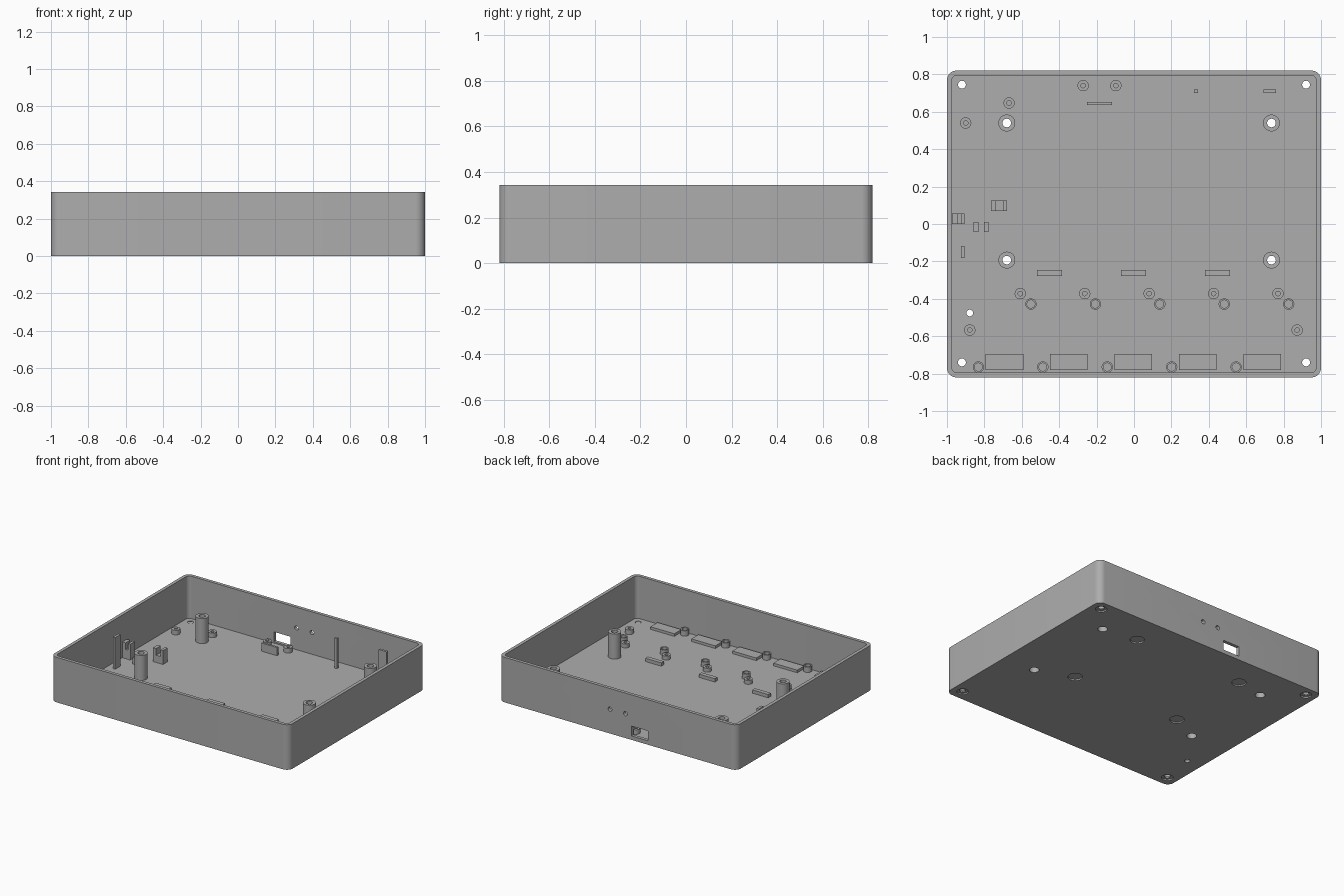
import bpy, bmesh, math
from mathutils import Matrix, Vector

if "Cube" in bpy.data.objects:
    bpy.data.objects.remove(bpy.data.objects["Cube"], do_unlink=True)

grey = bpy.data.materials.new("plain grey")
grey.use_nodes = True
grey.diffuse_color = (0.42, 0.42, 0.42, 1)
grey.node_tree.nodes["Principled BSDF"].inputs["Base Color"].default_value = grey.diffuse_color

FLOOR, TOP, SINK = 0.02, 0.342, 0.012


def finish(bm, name):
    bmesh.ops.recalc_face_normals(bm, faces=bm.faces)
    mesh = bpy.data.meshes.new(name)
    bm.to_mesh(mesh)
    bm.free()
    mesh.materials.append(grey)
    ob = bpy.data.objects.new(name, mesh)
    bpy.context.collection.objects.link(ob)
    return ob


def smooth(ob):
    bpy.ops.object.select_all(action='DESELECT')
    ob.select_set(True)
    bpy.context.view_layer.objects.active = ob
    bpy.ops.object.shade_smooth_by_angle(angle=math.radians(30))


def add_box(bm, x0, x1, y0, y1, z0, z1):
    size = Matrix.Diagonal((x1 - x0, y1 - y0, z1 - z0, 1))
    mid = Matrix.Translation(((x0 + x1) / 2, (y0 + y1) / 2, (z0 + z1) / 2))
    bmesh.ops.create_cube(bm, size=1, matrix=mid @ size)


def box(name, *limits):
    bm = bmesh.new()
    add_box(bm, *limits)
    return finish(bm, name)


def slab(name, hx, hy, radius, z0, z1):
    """Upright block with rounded vertical corners."""
    bm = bmesh.new()
    add_box(bm, -hx, hx, -hy, hy, z0, z1)
    upright = [e for e in bm.edges if abs(e.verts[0].co.z - e.verts[1].co.z) > 0.01]
    bmesh.ops.bevel(bm, geom=upright, offset=radius, segments=8, profile=0.5, affect='EDGES')
    return finish(bm, name)


def lathe(name, x, y, profile):
    """Closed profile of (radius, z) points spun about an upright axis."""
    bm = bmesh.new()
    verts = [bm.verts.new((r, 0, z)) for r, z in profile]
    edges = [bm.edges.new((v, verts[i - 1])) for i, v in enumerate(verts)]
    bmesh.ops.spin(bm, geom=verts + edges, axis=(0, 0, 1), cent=(0, 0, 0),
                   angle=math.tau, steps=32)
    bmesh.ops.remove_doubles(bm, verts=bm.verts, dist=1e-5)
    bmesh.ops.translate(bm, vec=(x, y, 0), verts=bm.verts)
    ob = finish(bm, name)
    smooth(ob)
    return ob


def tube(name, x, y, outer, inner, top):
    return lathe(name, x, y, [(outer, SINK), (outer, top), (inner, top), (inner, SINK)])


def drill(x, y, z, radius, depth, axis='Z'):
    bm = bmesh.new()
    turn = Matrix.Rotation(math.pi / 2, 4, 'X') if axis == 'Y' else Matrix()
    bmesh.ops.create_cone(bm, cap_ends=True, segments=32, radius1=radius, radius2=radius,
                          depth=depth, matrix=Matrix.Translation((x, y, z)) @ turn)
    return finish(bm, "cutter")


def cut(target, cutter):
    mod = target.modifiers.new("cut", 'BOOLEAN')
    mod.operation = 'DIFFERENCE'
    mod.solver = 'EXACT'
    mod.object = cutter
    bpy.ops.object.select_all(action='DESELECT')
    bpy.context.view_layer.objects.active = target
    target.select_set(True)
    bpy.ops.object.modifier_apply(modifier=mod.name)
    bpy.data.objects.remove(cutter, do_unlink=True)


# Open tray with rounded corners
tray = slab("tray", 1, 0.82, 0.05, 0, TOP)
cut(tray, slab("cutter", 0.975, 0.795, 0.03, FLOOR, TOP + 0.1))

# Floor holes: counterbored corners, tall boss bores, blind foot recesses
tall = [(x, y) for x in (-0.68, 0.735) for y in (-0.193, 0.54)]
for x in (-0.92, 0.92):
    for y in (-0.74, 0.745):
        cut(tray, drill(x, y, 0, 0.021, 0.1))
        cut(tray, drill(x, y, 0, 0.04, 0.02))
for x, y in tall:
    cut(tray, drill(x, y, 0, 0.034, 0.1))
for x in (-0.457, 0.457):
    for y in (-0.085, 0.58):
        cut(tray, drill(x, y, 0, 0.05, 0.02))
cut(tray, drill(-0.878, -0.476, 0, 0.018, 0.1))

# Back wall openings: socket window and two round holes
cut(tray, box("cutter", -0.255, -0.115, 0.75, 0.9, 0.03, 0.105))
for x in (-0.065, 0.065):
    cut(tray, drill(x, 0.82, 0.185, 0.016, 0.12, 'Y'))
smooth(tray)

# Tall stepped mounting bosses
for x, y in tall:
    lathe("tall_boss", x, y, [(0.045, SINK), (0.045, 0.21), (0.023, 0.21),
                              (0.023, 0.18), (0.034, 0.18), (0.034, SINK)])

# Short screw bosses
short = [(-0.9, 0.54), (-0.668, 0.647), (-0.272, 0.74), (-0.097, 0.74),
         (-0.878, -0.567), (0.872, -0.567)]
for x, y in short:
    tube("short_boss", x, y, 0.03, 0.012, 0.055)

# Five repeated stations along the front
for i in range(5):
    dx = i * 0.3445
    tube("station_boss", -0.608 + dx, -0.372, 0.03, 0.012, 0.05)
    tube("station_ring", -0.551 + dx, -0.428, 0.03, 0.021, 0.06)
    tube("front_ring", -0.832 + dx, -0.765, 0.03, 0.021, 0.06)
    box("front_pad", -0.793 + dx, -0.592 + dx, -0.78, -0.695, SINK, 0.04)

# Low support bars
for x in (-0.452, -0.003, 0.447):
    box("support_bar", x - 0.067, x + 0.067, -0.278, -0.246, SINK, 0.045)
box("socket_stop", -0.25, -0.118, 0.637, 0.653, SINK, 0.082)
for x in (-0.844, -0.79):
    box("small_rib", x - 0.013, x + 0.013, -0.042, 0.01, SINK, 0.07)

# Tall thin posts
box("thin_post", 0.322, 0.341, 0.7, 0.718, SINK, 0.25)
box("rear_post", 0.693, 0.76, 0.7, 0.718, SINK, 0.26)
box("side_post", -0.925, -0.905, -0.182, -0.117, SINK, 0.26)

# Slotted holders
for x0, x1, s0, s1, y0, y1, top in ((-0.972, -0.905, -0.945, -0.925, 0.0, 0.055, 0.14),
                                    (-0.765, -0.68, -0.738, -0.7, 0.07, 0.125, 0.125)):
    holder = box("slotted_holder", x0, x1, y0, y1, SINK, top)
    cut(holder, box("cutter", s0, s1, y0 - 0.1, y1 + 0.1, top - 0.05, top + 0.1))
